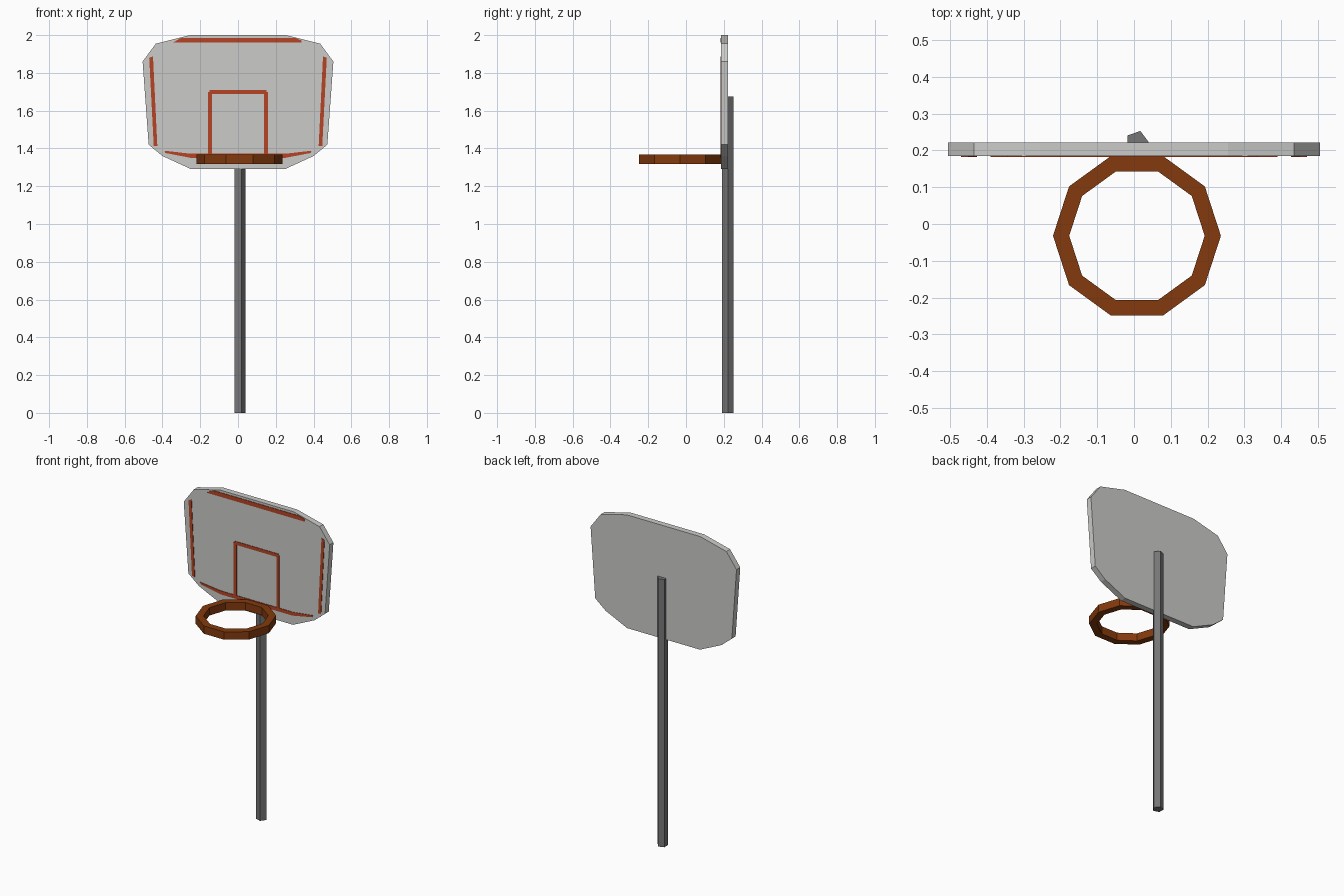
import bpy, bmesh, math
from mathutils import Vector

if "Cube" in bpy.data.objects:
    bpy.data.objects.remove(bpy.data.objects["Cube"])


def material(name, rgb):
    m = bpy.data.materials.new(name)
    m.diffuse_color = (*rgb, 1)
    m.use_nodes = True
    m.node_tree.nodes["Principled BSDF"].inputs["Base Color"].default_value = m.diffuse_color
    return m


GREY = material("light grey board", (0.60, 0.60, 0.585))
STEEL = material("dark grey steel", (0.18, 0.18, 0.18))
RIM = material("burnt orange rim", (0.23, 0.042, 0.004))
PAINT = material("orange red paint", (0.46, 0.06, 0.018))


def finish(name, bm, mat):
    bmesh.ops.recalc_face_normals(bm, faces=bm.faces)
    me = bpy.data.meshes.new(name)
    bm.to_mesh(me)
    bm.free()
    me.materials.append(mat)
    ob = bpy.data.objects.new(name, me)
    bpy.context.collection.objects.link(ob)
    return ob


def prism(name, points, direction, mat):
    """Extrude a closed 3D outline along a direction."""
    bm = bmesh.new()
    face = bm.faces.new([bm.verts.new(p) for p in points])
    ext = bmesh.ops.extrude_face_region(bm, geom=[face], use_keep_orig=True)
    verts = [g for g in ext["geom"] if isinstance(g, bmesh.types.BMVert)]
    bmesh.ops.translate(bm, verts=verts, vec=Vector(direction))
    return finish(name, bm, mat)


FRONT, BACK = 0.185, 0.222

# Backboard: mirrored half outline
half = [(0.255, 2.0), (0.435, 1.955), (0.505, 1.86),
        (0.473, 1.42), (0.40, 1.36), (0.252, 1.292)]
outline = half + [(-x, z) for x, z in reversed(half)]
prism("backboard", [(x, FRONT, z) for x, z in outline],
      (0, BACK - FRONT, 0), GREY)

# Five sided pole behind the board
pole = [(0.008 + 0.032 * math.cos(math.radians(1 + 72 * i)),
         0.222 + 0.032 * math.sin(math.radians(1 + 72 * i)), 0)
        for i in range(5)]
prism("pole", pole, (0, 0, 1.675), STEEL)

# Ten sided rim with a square section
N = 10
bm = bmesh.new()
section = [(0.184, 1.318), (0.228, 1.318), (0.228, 1.367), (0.184, 1.367)]
rings = []
for i in range(N):
    a = math.tau * i / N
    rings.append([bm.verts.new((0.008 + r * math.cos(a),
                                -0.032 + r * math.sin(a), z))
                  for r, z in section])
for i in range(N):
    p, q = rings[i], rings[(i + 1) % N]
    for j in range(4):
        k = (j + 1) % 4
        bm.faces.new((p[j], p[k], q[k], q[j]))
finish("rim", bm, RIM)


# Painted lines as thin plates on the front of the board
def plate(name, pts):
    prism(name, [(x, FRONT + 0.001, z) for x, z in pts], (0, -0.004, 0), PAINT)


plate("top_line", [(-0.345, 1.96), (0.335, 1.96), (0.335, 1.972),
                   (0.30, 1.986), (-0.30, 1.986)])
for side, s in (("left", -1), ("right", 1)):
    plate(side + "_line", [(s * 0.450, 1.887), (s * 0.470, 1.880),
                           (s * 0.446, 1.412), (s * 0.427, 1.412)])
    plate(side + "_target_line", [(s * 0.138, 1.36), (s * 0.158, 1.36),
                                  (s * 0.158, 1.70), (s * 0.138, 1.70)])
    plate(side + "_bottom_line", [(s * 0.39, 1.388), (s * 0.385, 1.376),
                                  (s * 0.25, 1.350), (s * 0.25, 1.372)])
plate("target_top_line", [(-0.155, 1.688), (0.155, 1.688),
                          (0.15, 1.709), (-0.15, 1.709)])
plate("bottom_line", [(-0.25, 1.350), (0.25, 1.350),
                      (0.25, 1.372), (-0.25, 1.372)])
